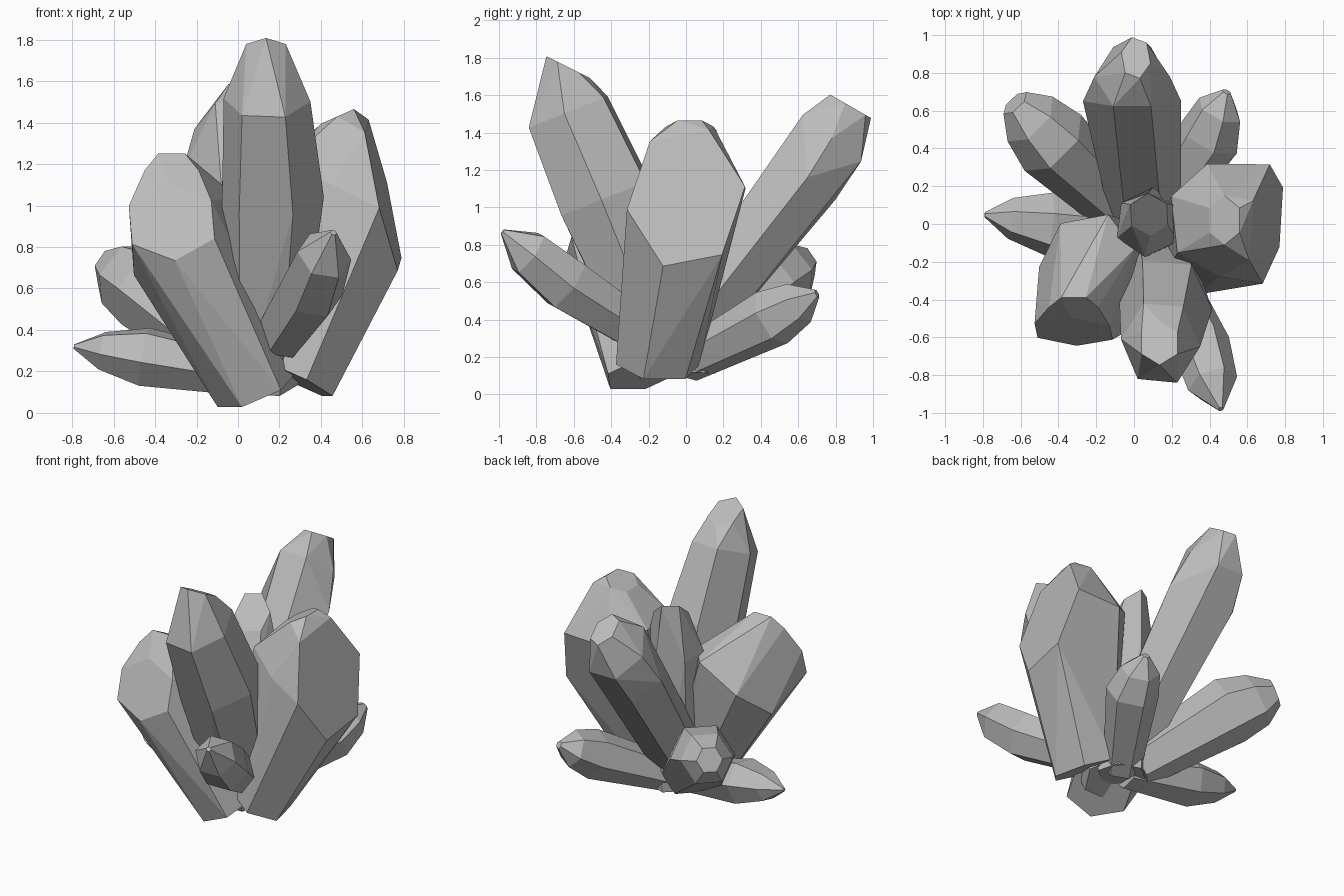
import bpy, bmesh, math
from mathutils import Vector

cube = bpy.data.objects.get("Cube")
if cube:
    bpy.data.objects.remove(cube, do_unlink=True)

# Single stone material
stone = bpy.data.materials.new("grey_stone")
stone.use_nodes = True
grey = (0.5, 0.5, 0.5, 1)
stone.diffuse_color = grey
stone.node_tree.nodes["Principled BSDF"].inputs["Base Color"].default_value = grey


def add_ring(bm, centre, normal, width, depth, spin=0):
    """Six corners around a normal: width is level, depth is square to it."""
    normal = Vector(normal).normalized()
    side = normal.cross(Vector((0, 0, 1))).normalized()
    up = side.cross(normal).normalized()
    for i in range(6):
        a = math.radians(60 * i + spin)
        bm.verts.new(Vector(centre) + side * width * math.cos(a)
                     + up * depth * math.sin(a))


def faceted(name, *rings):
    """Stone wrapped in flat facets around a stack of tilted rings."""
    bm = bmesh.new()
    for ring in rings:
        add_ring(bm, *ring)
    hull = bmesh.ops.convex_hull(bm, input=bm.verts[:])
    inside = [v for v in hull["geom_interior"] if isinstance(v, bmesh.types.BMVert)]
    bmesh.ops.delete(bm, geom=inside, context="VERTS")
    bmesh.ops.dissolve_limit(bm, angle_limit=math.radians(8),
                             verts=bm.verts[:], edges=bm.edges[:])
    bmesh.ops.recalc_face_normals(bm, faces=bm.faces[:])
    mesh = bpy.data.meshes.new(name)
    bm.to_mesh(mesh)
    bm.free()
    mesh.materials.append(stone)
    bpy.context.collection.objects.link(bpy.data.objects.new(name, mesh))


def crystal(name, base, mid, tip, width, depth, foot=0.7, shoulder=0.8, cap=0.3, spin=10):
    """Slender crystal, widest at mid and cut to a small cap."""
    base, mid, tip = Vector(base), Vector(mid), Vector(tip)
    lower = (mid - base).normalized()
    upper = (tip - mid).normalized()
    stations = ((base, lower, foot), (mid, lower + upper, 1),
                (mid.lerp(tip, 0.6), lower + upper, shoulder), (tip, upper, cap))
    faceted(name, *[(centre, axis, width * scale, depth * scale, spin)
                    for centre, axis, scale in stations])


# Large crystals: foot, middle, then obliquely cut crown rings
faceted("tall_front_crystal",
        ((0.1, -0.1, 0.14), (0.05, -0.35, 0.93), 0.19, 0.18, 5),
        ((0.155, -0.43, 1.05), (0, -0.37, 0.93), 0.26, 0.28, 5),
        ((0.14, -0.63, 1.51), (0, -0.37, 0.93), 0.21, 0.25, 5),
        ((0.135, -0.63, 1.75), (0, 0.45, 0.9), 0.11, 0.13, 30))
faceted("tall_back_crystal",
        ((0.06, 0.04, 0.38), (0, 0.65, 0.76), 0.19, 0.18),
        ((-0.01, 0.65, 1.16), (0, 0.62, 0.78), 0.26, 0.22),
        ((-0.01, 0.78, 1.37), (0, 0.62, 0.78), 0.2, 0.23),
        ((0.01, 0.88, 1.54), (0, 0.5, 0.87), 0.08, 0.13, 15))
faceted("wide_right_crystal",
        ((0.09, -0.23, 0.11), (-0.4, -0.25, 0.88), 0.22, 0.2),
        ((-0.25, -0.18, 0.85), (-0.5, -0.38, 0.78), 0.23, 0.34),
        ((-0.32, -0.57, 0.92), (-0.05, -0.93, 0.37), 0.23, 0.2, 25),
        ((-0.32, -0.44, 1.17), (0, -0.8, 0.5), 0.13, 0.11))
faceted("wide_left_crystal",
        ((0.28, -0.15, 0.16), (0.44, 0.1, 0.89), 0.23, 0.2),
        ((0.42, 0.02, 1.1), (0.45, 0.05, 0.89), 0.3, 0.27),
        ((0.7, 0, 1.05), (0.97, -0.1, 0.22), 0.32, 0.4, -9),
        ((0.48, 0.02, 1.43), (-0.4, 0, 0.9), 0.13, 0.1))
faceted("centre_crystal",
        ((0.1, 0, 0.12), (0, 0.05, 1), 0.16, 0.16, 20),
        ((0.08, 0.01, 1.05), (-0.05, 0.05, 1), 0.19, 0.18, 20),
        ((0.08, 0.05, 1.33), (0.35, -0.55, 0.75), 0.11, 0.15))

# Small low crystals leaning outwards
crystal("small_front_crystal", (0.2, -0.3, 0.37), (0.35, -0.64, 0.59), (0.46, -0.98, 0.87),
        0.16, 0.16, foot=0.8, shoulder=0.85, cap=0.1)
crystal("small_right_crystal", (0.05, -0.03, 0.18), (-0.45, 0, 0.27), (-0.79, 0.05, 0.32),
        0.17, 0.15, shoulder=0.65, cap=0.08)
crystal("blunt_back_crystal", (0, 0.02, 0.22), (-0.43, 0.43, 0.6), (-0.63, 0.64, 0.71),
        0.21, 0.22, shoulder=0.8, cap=0.4, spin=0)
crystal("small_back_crystal", (0.1, 0, 0.17), (0.4, 0.46, 0.41), (0.49, 0.7, 0.54),
        0.17, 0.16, shoulder=0.75, cap=0.15)
